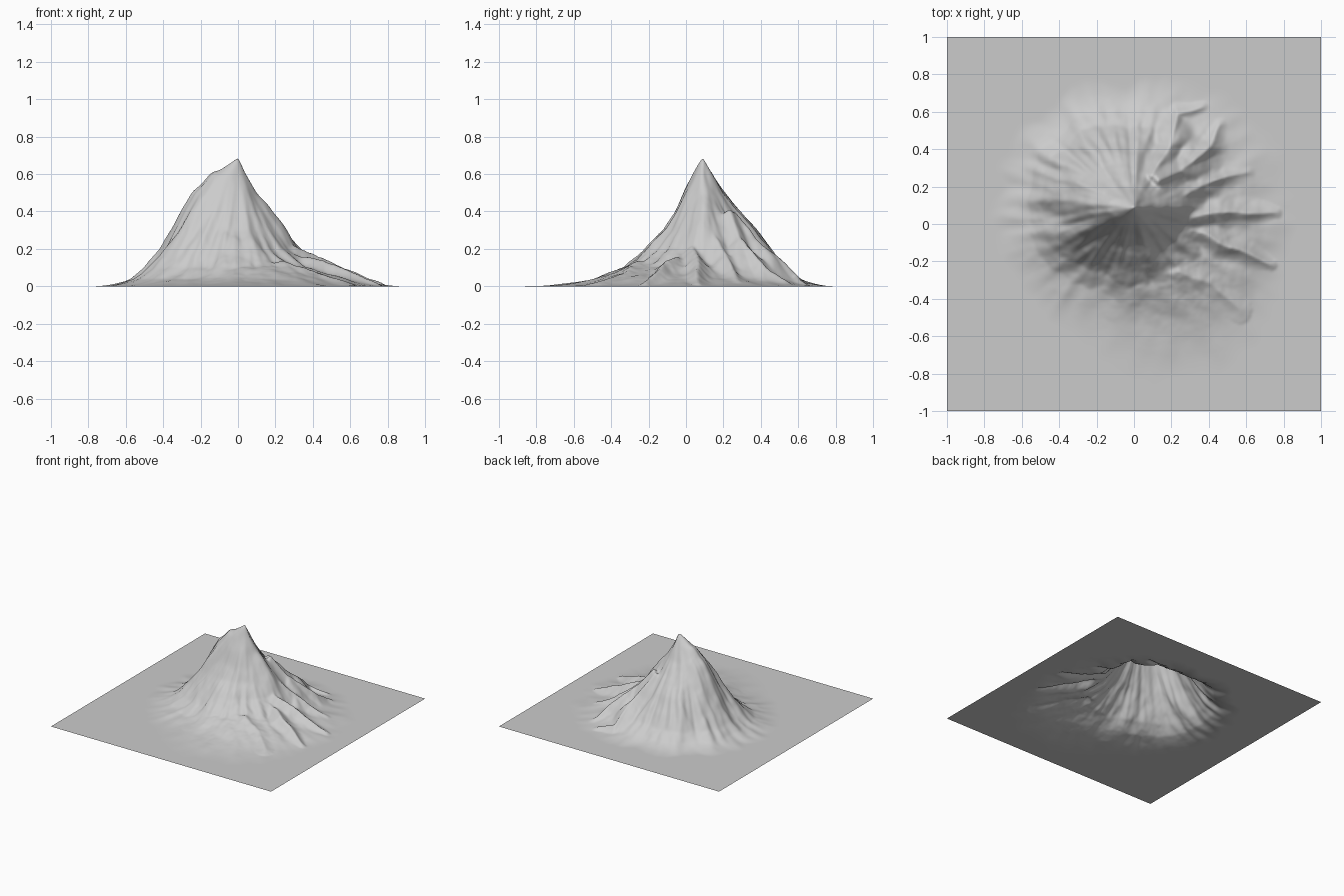
import bpy, bmesh, math
from mathutils import Vector, noise

if "Cube" in bpy.data.objects:
    bpy.data.objects.remove(bpy.data.objects["Cube"])

PEAK = Vector((0.0, 0.09))
LEVELS = (0.69, 0.6, 0.5, 0.4, 0.3, 0.2, 0.1, 0.04, 0.0)
# distance from the peak at which each level is met, every 30 degrees from +x
CONTOURS = [
    (0, .04, .10, .18, .25, .31, .40, .58, .85),
    (0, .03, .09, .16, .24, .32, .43, .56, .80),
    (0, .04, .09, .15, .23, .32, .42, .54, .75),
    (0, .05, .105, .18, .27, .35, .43, .52, .69),
    (0, .06, .13, .23, .33, .40, .47, .54, .70),
    (0, .10, .20, .28, .345, .41, .49, .57, .72),
    (0, .14, .24, .30, .35, .41, .50, .57, .75),
    (0, .10, .18, .25, .31, .38, .46, .54, .75),
    (0, .06, .12, .17, .24, .32, .40, .49, .75),
    (0, .04, .095, .14, .20, .30, .42, .53, .95),
    (0, .035, .09, .14, .20, .29, .43, .65, 1.0),
    (0, .035, .085, .14, .21, .28, .42, .66, .90),
]
# low spurs and moraines: polyline of x, y, z and the side slope
RIDGES = [
    ([(.30, .04, .22), (.42, .05, .165), (.55, .07, .11), (.76, .05, .025)], .9),
    ([(.30, -.03, .17), (.45, -.09, .145), (.58, -.16, .09), (.74, -.21, .03)], .9),
    ([(-.16, -.35, .05), (-.02, -.36, .085), (.10, -.31, .105), (.25, -.25, .13),
      (.40, -.32, .085), (.55, -.45, .03)], .45),
    ([(.14, .22, .42), (.26, .28, .27), (.40, .42, .11), (.46, .53, .04)], 1.1),
    ([(.10, .25, .40), (.18, .42, .22), (.24, .58, .07), (.36, .62, .03)], 1.1),
    ([(.22, .14, .32), (.36, .20, .19), (.48, .23, .10), (.62, .28, .03)], 1.1),
]


def catmull(a, b, c, d, t):
    return b + .5 * t * (c - a + t * (2*a - 5*b + 4*c - d + t * (3*(b - c) + d - a)))


def cone_height(p):
    d = p - PEAK
    r = d.length
    ang = math.atan2(d.y, d.x)
    # radial gullies shift the contours in and out
    q = Vector((math.cos(ang) * 4, math.sin(ang) * 4, r * 2.5))
    flute = noise.noise(q) * .07 + noise.noise(q * 2.3) * .045
    r *= 1 + flute * min(1, r / .15)
    s = (ang / (2 * math.pi) * 12) % 12
    i, t = int(s) % 12, s % 1
    rows = [CONTOURS[(i + k) % 12] for k in (-1, 0, 1, 2)]
    radii = [catmull(*v, t) for v in zip(*rows)]
    for k in range(8):
        if r < radii[k + 1]:
            f = (r - radii[k]) / max(1e-6, radii[k + 1] - radii[k])
            if k == 7:
                return LEVELS[7] * (1 - f) ** 2
            return LEVELS[k] + f * (LEVELS[k + 1] - LEVELS[k])
    return 0.0


def ridge_height(p, pts, slope):
    best = -1
    for a, b in zip(pts, pts[1:]):
        a, b = Vector(a), Vector(b)
        ab = (b - a).xy
        t = max(0, min(1, (p - a.xy).dot(ab) / ab.length_squared))
        q = a.lerp(b, t)
        best = max(best, q.z - slope * (p - q.xy).length)
    return best


def smooth_max(a, b, k=.025):
    h = max(k - abs(a - b), 0) / k
    return max(a, b) + h * h * k * .25


def height(x, y):
    p = Vector((x, y))
    h = cone_height(p)
    w = p + Vector((noise.noise((x * 6, y * 6, 1)), noise.noise((x * 6, y * 6, 9)))) * .025
    for pts, slope in RIDGES:
        z = ridge_height(w, pts, slope)
        if z > 0:
            h = smooth_max(h, z)
    # fine rock roughness, fading out on the plain
    rough = noise.fractal((x * 9, y * 9, 3), .9, 2.0, 4)
    return max(0, h + rough * .012 * min(1, h / .12))


# terrain sheet
bm = bmesh.new()
bmesh.ops.create_grid(bm, x_segments=220, y_segments=220, size=1)
for v in bm.verts:
    v.co.z = height(v.co.x, v.co.y)
for f in bm.faces:
    f.smooth = True
mesh = bpy.data.meshes.new("mountain_terrain")
bm.to_mesh(mesh)
bm.free()
terrain = bpy.data.objects.new("mountain_terrain", mesh)
bpy.context.collection.objects.link(terrain)

# weathering: soften heights only
soft = terrain.modifiers.new("weathering", 'SMOOTH')
soft.use_x = soft.use_y = False
soft.factor = .5
soft.iterations = 3
